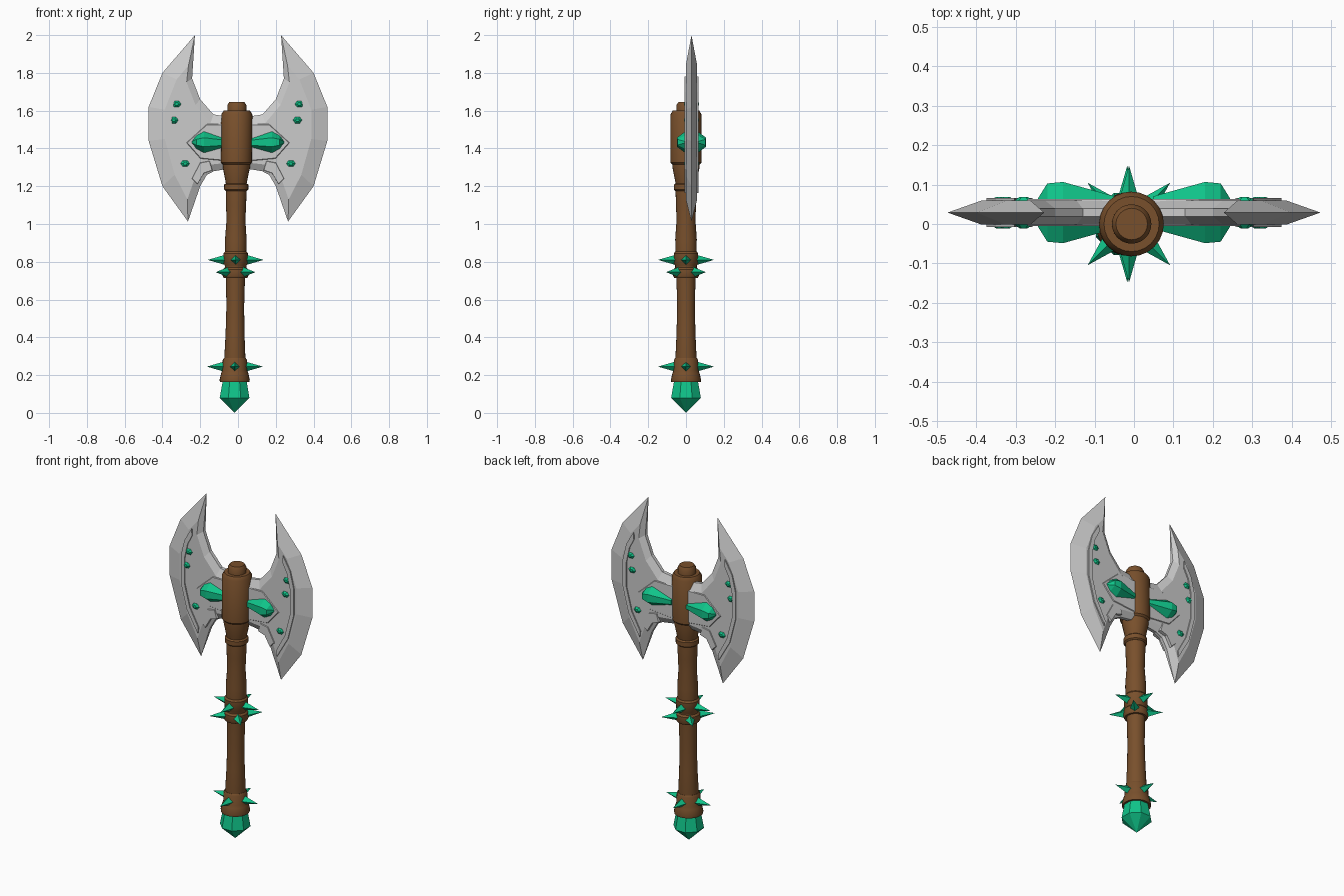
import bpy, bmesh
from math import cos, sin, pi, radians
from mathutils import Vector, Matrix

if "Cube" in bpy.data.objects:
    bpy.data.objects.remove(bpy.data.objects["Cube"])

MID = 0.029  # y of the blade's central plane


def material(name, color):
    m = bpy.data.materials.new(name)
    m.diffuse_color = color
    m.use_nodes = True
    m.node_tree.nodes["Principled BSDF"].inputs["Base Color"].default_value = m.diffuse_color
    return m


WOOD = material("wood", (0.19, 0.08, 0.025, 1))
GEM = material("green_crystal", (0.005, 0.55, 0.25, 1))


def finish(bm, name, mat=None, smooth=False):
    bmesh.ops.remove_doubles(bm, verts=bm.verts, dist=1e-5)
    bmesh.ops.recalc_face_normals(bm, faces=bm.faces)
    me = bpy.data.meshes.new(name)
    bm.to_mesh(me)
    bm.free()
    ob = bpy.data.objects.new(name, me)
    bpy.context.collection.objects.link(ob)
    if mat:
        me.materials.append(mat)
    if smooth:
        bpy.ops.object.select_all(action='DESELECT')
        ob.select_set(True)
        bpy.context.view_layer.objects.active = ob
        bpy.ops.object.shade_smooth_by_angle(angle=radians(35))
    return ob


def loft(bm, rings):
    """Skin a list of equal-length point rings and cap both ends."""
    vs = [[bm.verts.new(p) for p in r] for r in rings]
    n = len(vs[0])
    for a, b in zip(vs, vs[1:]):
        for i in range(n):
            j = (i + 1) % n
            bm.faces.new((a[i], a[j], b[j], b[i]))
    bm.faces.new(vs[0])
    bm.faces.new(vs[-1])


def axis_x(z):
    """The haft leans very slightly sideways."""
    return -0.019 + 0.008 * z


def lathe(name, profile, mat, sides=24, smooth=True, turn=0.0):
    bm = bmesh.new()
    loft(bm, [[(axis_x(z) + r * cos(2 * pi * i / sides + turn),
                r * sin(2 * pi * i / sides + turn), z) for i in range(sides)]
              for r, z in profile])
    return finish(bm, name, mat, smooth)


# Wooden haft and its collars
lathe("shaft", [(0.05, 0.2), (0.056, 0.29), (0.05, 0.42), (0.047, 0.56), (0.05, 0.7), (0.056, 0.85),
                (0.057, 0.92), (0.05, 1.02), (0.053, 1.1), (0.056, 1.2), (0.05, 1.3)], WOOD)
lathe("bottom_collar", [(0.058, 0.29), (0.064, 0.28), (0.066, 0.225), (0.072, 0.21),
                        (0.08, 0.175), (0.078, 0.163)], WOOD)
lathe("middle_collar", [(0.056, 0.855), (0.064, 0.845), (0.064, 0.79), (0.057, 0.78),
                        (0.057, 0.77), (0.066, 0.76), (0.068, 0.725), (0.062, 0.715)], WOOD)
lathe("neck_ring", [(0.056, 1.215), (0.064, 1.208), (0.064, 1.182), (0.056, 1.175)], WOOD)
lathe("neck_cone", [(0.054, 1.21), (0.058, 1.23), (0.072, 1.3), (0.072, 1.325)], WOOD)
lathe("head_sleeve", [(0.072, 1.315), (0.082, 1.325), (0.082, 1.58), (0.07, 1.6)], WOOD)
lathe("top_knob", [(0.05, 1.59), (0.05, 1.63), (0.04, 1.646)], WOOD)

# Faceted pommel crystal
lathe("pommel_crystal", [(0.068, 0.17), (0.085, 0.08), (0.0, 0.0)], GEM, 8, False, pi / 8)

# Spikes around the collars
for row, (z, turn) in enumerate([(0.245, 0), (0.81, 0), (0.745, pi / 4)]):
    for k in range(4):
        a = turn + k * pi / 2
        bm = bmesh.new()
        bmesh.ops.create_cone(bm, cap_ends=True, segments=4, radius1=0.029, radius2=0, depth=0.1)
        bmesh.ops.translate(bm, verts=bm.verts, vec=(0, 0, 0.098))
        bmesh.ops.rotate(bm, verts=bm.verts, matrix=Matrix.Rotation(pi / 2, 3, 'Y'))
        bmesh.ops.rotate(bm, verts=bm.verts, matrix=Matrix.Rotation(a, 3, 'Z'))
        bmesh.ops.translate(bm, verts=bm.verts, vec=(axis_x(z), 0, z))
        finish(bm, f"spike_{row}_{k}", GEM)


def plate(name, points, s, half, chamfer=0.006):
    """Flat raised plate lying on both blade faces, with a small chamfer."""
    c = sum((Vector(p) for p in points), Vector((0, 0))) / len(points)
    small = [c + (Vector(p) - c) * (1 - chamfer / 0.12) for p in points]
    rings = [[(s * x, MID + y, z) for x, z in pts] for pts, y in
             ((small, -half), (points, -half + chamfer), (points, half - chamfer), (small, half))]
    bm = bmesh.new()
    loft(bm, rings)
    return finish(bm, name)


# Blade outline: cutting edge x, z / flat face x, z / half thickness at the edge
BLADE = [(.228, 2.0, .262, 1.84, 0), (.40, 1.80, .325, 1.765, 0), (.473, 1.62, .388, 1.605, 0),
         (.473, 1.44, .388, 1.45, 0), (.40, 1.20, .335, 1.26, 0), (.265, 1.013, .268, 1.13, 0),
         (.20, 1.20, .235, 1.225, .01), (.165, 1.26, .19, 1.30, .01), (.127, 1.28, .14, 1.315, .01),
         (.0, 1.30, .0, 1.33, .01), (.0, 1.56, .0, 1.52, .01), (.13, 1.58, .145, 1.535, .01),
         (.20, 1.66, .225, 1.63, .01), (.243, 1.77, .272, 1.75, .01)]
RIM_OUT = [(.303, 1.78), (.35, 1.70), (.374, 1.60), (.374, 1.44), (.335, 1.29), (.262, 1.165)]
RIM_IN = [(.258, 1.2), (.315, 1.305), (.35, 1.44), (.35, 1.59), (.33, 1.68), (.3, 1.74)]
CHEVRON = [(.04, 1.53), (.165, 1.53), (.275, 1.43), (.20, 1.345), (.04, 1.33)]
CUFF = [(.135, 1.285), (.18, 1.27), (.215, 1.21), (.245, 1.24), (.20, 1.325), (.15, 1.335)]

for side, s in (("right", 1), ("left", -1)):
    # Bevelled axe blade
    bm = bmesh.new()
    loft(bm, [[(s * ix, MID - .03, iz) for ex, ez, ix, iz, t in BLADE],
              [(s * ex, MID - t, ez) for ex, ez, ix, iz, t in BLADE],
              [(s * ex, MID + t, ez) for ex, ez, ix, iz, t in BLADE],
              [(s * ix, MID + .03, iz) for ex, ez, ix, iz, t in BLADE]])
    finish(bm, f"{side}_blade")

    # Raised crescent rim, chevron plate and lower cuff
    bm = bmesh.new()
    loft(bm, [[(s * x, MID + y, z) for x, z in RIM_OUT + RIM_IN] for y in (-.037, .037)])
    finish(bm, f"{side}_rim")
    plate(f"{side}_chevron", CHEVRON, s, .034)
    plate(f"{side}_cuff", CUFF, s, .035)

    # Large crystal running through the blade
    bm = bmesh.new()
    loft(bm, [[(s * x, MID + ry * cos(a), z + rz * sin(a))
               for a in (pi / 8 + k * pi / 4 for k in range(8))]
              for x, z, ry, rz in ((.05, 1.43, .045, .03), (.18, 1.433, .084, .062),
                                   (.22, 1.433, .08, .04), (.243, 1.433, .04, .012))])
    finish(bm, f"{side}_large_crystal", GEM)

    # Small studs set in the blade
    studs = ((.325, 1.635), (.315, 1.55), (.28, 1.32)) if s > 0 else \
            ((.325, 1.635), (.34, 1.55), (.28, 1.32))
    for k, (x, z) in enumerate(studs):
        bm = bmesh.new()
        loft(bm, [[(s * x + r * cos(i * pi / 3), MID + y, z + .8 * r * sin(i * pi / 3))
                   for i in range(6)]
                  for y, r in ((-.04, .01), (-.03, .024), (.03, .024), (.04, .01))])
        finish(bm, f"{side}_stud_{k}", GEM)
